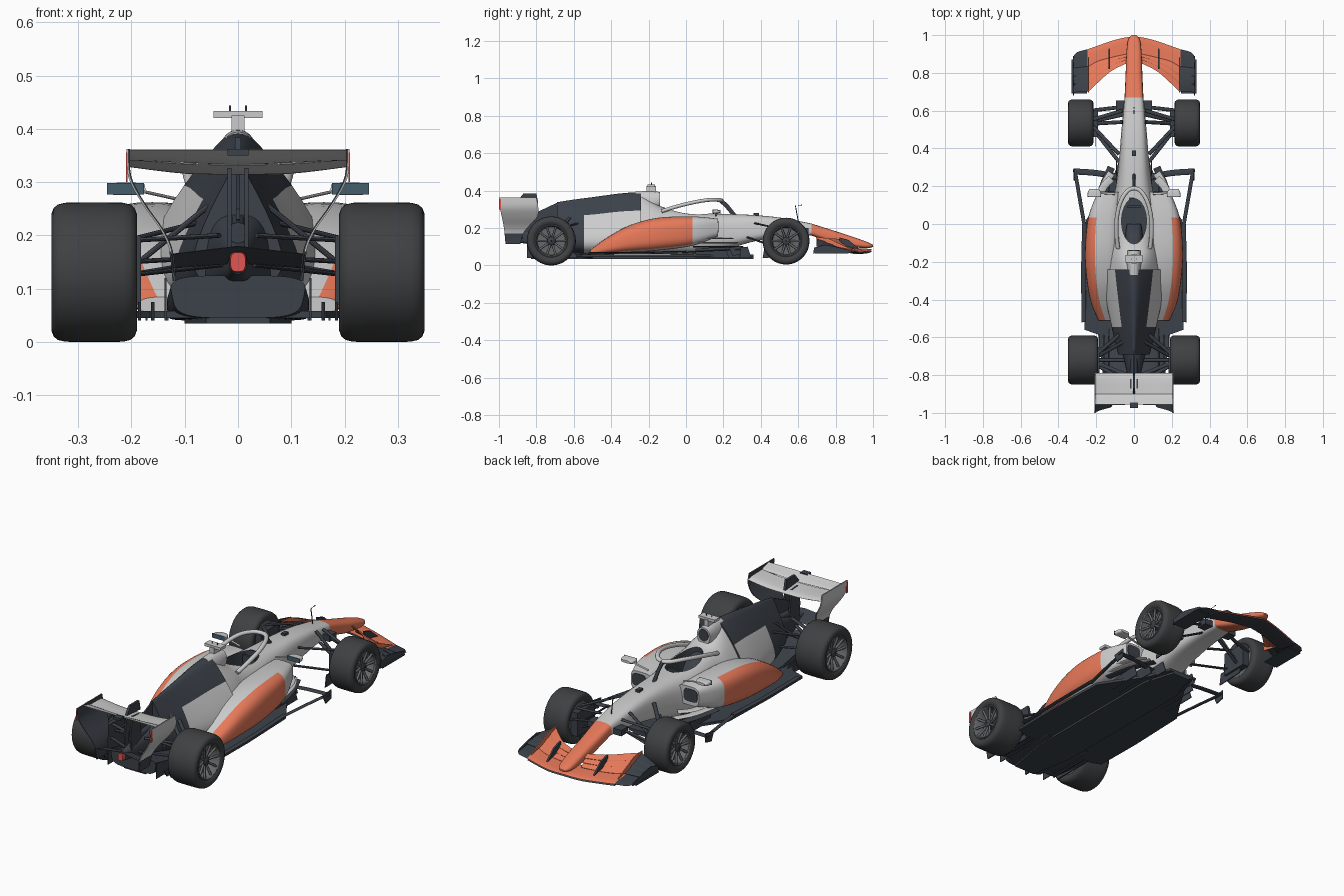
import bpy, bmesh, math
from mathutils import Vector

def material(name, r, g, b):
    m = bpy.data.materials.new(name)
    m.diffuse_color = (r, g, b, 1)
    return m

BODY = material("body", 0.56, 0.56, 0.55)
ORANGE = material("orange", 0.80, 0.19, 0.10)
DARK = material("dark", 0.045, 0.054, 0.068)
TYRE = material("tyre", 0.05, 0.052, 0.055)
RIM = material("rim", 0.13, 0.135, 0.14)
BLUE = material("glass", 0.06, 0.11, 0.15)
RED = material("red", 0.75, 0.09, 0.08)

def finish(name, bm, mat, mirror=False, extra=None):
    bmesh.ops.recalc_face_normals(bm, faces=bm.faces)
    me = bpy.data.meshes.new(name)
    bm.to_mesh(me)
    bm.free()
    me.materials.append(mat)
    if extra:
        me.materials.append(extra)
    me.polygons.foreach_set("use_smooth", [True] * len(me.polygons))
    me.set_sharp_from_angle(angle=math.radians(35))
    ob = bpy.data.objects.new(name, me)
    bpy.context.collection.objects.link(ob)
    if mirror:
        ob.modifiers.new("mirror", "MIRROR").use_mirror_merge = False
    return ob

def skin(name, rings, mat, mirror=False, caps=True, extra=None, pick=None, closed=False):
    """Join rings of points into a surface."""
    bm = bmesh.new()
    vs = [[bm.verts.new(p) for p in r] for r in rings]
    n = len(vs[0])
    pairs = list(zip(vs, vs[1:])) + ([(vs[-1], vs[0])] if closed else [])
    for a, b in pairs:
        for i in range(n):
            f = bm.faces.new((a[i], a[(i + 1) % n], b[(i + 1) % n], b[i]))
            if pick and pick((i + 0.5) / n, f.calc_center_median()):
                f.material_index = 1
    if caps and not closed:
        bm.faces.new(vs[0])
        bm.faces.new(vs[-1])
    return finish(name, bm, mat, mirror, extra)

def smooth_path(ps, sub):
    """Catmull-Rom through tuples of numbers."""
    ps = [Vector(p) for p in ps]
    out = []
    for i in range(len(ps) - 1):
        p0, p1, p2, p3 = ps[max(i - 1, 0)], ps[i], ps[i + 1], ps[min(i + 2, len(ps) - 1)]
        for k in range(sub):
            t = k / sub
            out.append(0.5 * (2 * p1 + (p2 - p0) * t + (2 * p0 - 5 * p1 + 4 * p2 - p3) * t * t
                              + (3 * p1 - p0 - 3 * p2 + p3) * t ** 3))
    return out + [ps[-1]]

def loft(name, secs, mat, mirror=False, seg=40, sub=5, extra=None, pick=None):
    """Sections: y, centre x, half width, z low, z high, squareness, top taper."""
    rings = []
    for y, cx, w, z0, z1, n, t in smooth_path(secs, sub):
        ring = []
        for i in range(seg):
            a = 2 * math.pi * i / seg
            c, s = [math.copysign(abs(v) ** (2 / n), v) for v in (math.cos(a), math.sin(a))]
            k = 1 + (t - 1) * (s + 1) / 2
            ring.append((cx + w * c * k, y, (z0 + z1) / 2 + (z1 - z0) / 2 * s))
        rings.append(ring)
    return skin(name, rings, mat, mirror, True, extra, pick)

def prism(name, pts, axis, lo, hi, mat, mirror=False):
    rings = [[{"x": (v, p, q), "y": (p, v, q), "z": (p, q, v)}[axis] for p, q in pts] for v in (lo, hi)]
    return skin(name, rings, mat, mirror)

def box(name, x, y, z, mat, mirror=False):
    return prism(name, [(x[0], y[0]), (x[1], y[0]), (x[1], y[1]), (x[0], y[1])], "z", z[0], z[1], mat, mirror)

def tube(name, pts, r, mat, mirror=False, flat=1.0, sub=1):
    """Round or flattened bar; r is its width, r * flat its height."""
    ps = smooth_path(pts, sub)
    rings = []
    for i, p in enumerate(ps):
        d = (ps[min(i + 1, len(ps) - 1)] - ps[max(i - 1, 0)]).normalized()
        u = d.cross(Vector((0, 1, 0) if abs(d.z) > 0.9 else (0, 0, 1))).normalized()
        v = u.cross(d)
        rings.append([p + u * r * math.cos(k * math.pi / 6) + v * r * flat * math.sin(k * math.pi / 6) for k in range(12)])
    return skin(name, rings, mat, mirror)

FOIL = [(0, 0), (0.06, 0.6), (0.25, 1), (0.6, 0.7), (1, 0.1), (1, -0.1), (0.6, -0.3), (0.25, -0.6), (0.06, -0.5)]

def wing(name, st, th, mat, mirror=False, dz=0):
    """Stations: x, leading y z, trailing y z. Starting at x = 0 spans both sides."""
    st = smooth_path(st, 4)
    if st[0][0] == 0:
        st = [Vector((-s[0], *s[1:])) for s in st[:0:-1]] + st
    rings = [[(x, a + (c - a) * u, b + (d - b) * (u * 0.4 + 0.6 * u * u) + th * v + dz) for u, v in FOIL] for x, a, b, c, d in st]
    return skin(name, rings, mat, mirror)

def lathe(name, prof, cx, cy, cz, mat):
    rings = [[(cx + x, cy + r * math.cos(a), cz + r * math.sin(a)) for x, r in prof]
             for a in [2 * math.pi * k / 56 for k in range(56)]]
    return skin(name, rings, mat, True, closed=True)

# Wheels: tyre, dished rim, spokes, hub
for label, cx, cy, cz, R, h in (("front", 0.282, 0.535, 0.13, 0.125, 0.067), ("rear", 0.27, -0.72, 0.131, 0.131, 0.08)):
    half = [(0.86, 0.66), (0.97, 0.74), (1, 0.84), (0.95, 0.92), (0.85, 0.97), (0.68, 0.995), (0.3, 1)]
    lathe(label + "_tyre", [(x * h, r * R) for x, r in half] + [(-x * h, r * R) for x, r in half[::-1]], cx, cy, cz, TYRE)
    lathe(label + "_rim", [(0.9 * h, 0.67 * R), (0.93 * h, 0.64 * R), (0.85 * h, 0.60 * R), (0.3 * h, 0.57 * R),
                           (0.28 * h, 0.003), (-0.85 * h, 0.003), (-0.85 * h, 0.67 * R)], cx, cy, cz, RIM)
    lathe(label + "_hub", [(0.25 * h, 0.003), (0.25 * h, 0.18 * R), (0.72 * h, 0.16 * R), (0.8 * h, 0.08 * R), (0.8 * h, 0.003)], cx, cy, cz, DARK)
    for k in range(10):
        a = 2 * math.pi * k / 10
        c, s = math.cos(a), math.sin(a)
        tube(f"{label}_spoke_{k}", [(cx + 0.62 * h, cy + 0.13 * R * c, cz + 0.13 * R * s),
                                    (cx + 0.8 * h, cy + 0.62 * R * c, cz + 0.62 * R * s)], 0.006, RIM, True)

# Monocoque with dark cockpit opening, nose
tub = loft("monocoque", [(-0.245, 0, 0.22, 0.06, 0.385, 2.6, 0.22), (-0.17, 0, 0.19, 0.06, 0.335, 2.8, 0.45), (-0.1, 0, 0.16, 0.06, 0.305, 3, 0.6),
                         (0.05, 0, 0.14, 0.06, 0.282, 3, 0.75), (0.2, 0, 0.105, 0.08, 0.276, 3, 0.8), (0.35, 0, 0.085, 0.125, 0.27, 3.5, 0.8),
                         (0.5, 0, 0.07, 0.15, 0.256, 3.5, 0.85), (0.67, 0, 0.052, 0.16, 0.224, 3.5, 0.9)], BODY, extra=DARK)
oval = [(0.066 * math.cos(k * math.pi / 20), 0.015 + 0.12 * math.sin(k * math.pi / 20)) for k in range(40)]
cutter = prism("cockpit_cutter", oval, "z", 0.17, 0.45, DARK)
mod = tub.modifiers.new("cockpit", "BOOLEAN")
mod.operation, mod.object, mod.solver = "DIFFERENCE", cutter, "EXACT"
bpy.context.view_layer.objects.active = tub
bpy.ops.object.modifier_apply(modifier="cockpit")
bpy.data.objects.remove(cutter)
for f in tub.data.polygons:
    c = f.center
    if (c.x / 0.0665) ** 2 + ((c.y - 0.015) / 0.121) ** 2 < 1 and c.z > 0.12:
        f.material_index = 1
tub.data.set_sharp_from_angle(angle=math.radians(35))
loft("nose", [(0.67, 0, 0.052, 0.16, 0.224, 3.5, 0.9), (0.8, 0, 0.046, 0.115, 0.183, 3, 0.9), (0.9, 0, 0.042, 0.098, 0.15, 3, 0.9),
              (0.97, 0, 0.034, 0.092, 0.125, 2.5, 0.9), (1.0, 0, 0.012, 0.1, 0.11, 2, 1)], ORANGE)
loft("seat", [(-0.11, 0, 0.055, 0.16, 0.285, 3, 0.8), (-0.05, 0, 0.05, 0.16, 0.265, 3, 0.8), (0.0, 0, 0.04, 0.16, 0.2, 3, 0.8)], DARK)
box("steering_wheel", (-0.035, 0.035), (0.085, 0.097), (0.225, 0.268), DARK)

# Sidepods with orange flanks, inlets
loft("sidepod", [(0.17, 0.133, 0.058, 0.155, 0.25, 4, 1), (0.035, 0.158, 0.084, 0.105, 0.262, 3.2, 1), (-0.15, 0.166, 0.095, 0.08, 0.255, 3, 0.96),
                 (-0.3, 0.16, 0.093, 0.07, 0.215, 3, 0.92), (-0.42, 0.145, 0.085, 0.06, 0.15, 3, 0.9), (-0.51, 0.125, 0.065, 0.055, 0.085, 3, 0.9)],
     BODY, True, extra=ORANGE, pick=lambda u, c: (u < 0.2 or u > 0.85) and c.y < 0.035)
loft("sidepod_inlet", [(0.165, 0.145, 0.038, 0.175, 0.238, 4, 1), (0.173, 0.145, 0.038, 0.175, 0.238, 4, 1)], DARK, True, sub=1)

# Engine cover with light lower flanks, airbox, gearbox and tail
loft("engine_cover", [(-0.24, 0, 0.24, 0.06, 0.393, 2.6, 0.2), (-0.35, 0, 0.215, 0.06, 0.385, 2.6, 0.19), (-0.5, 0, 0.175, 0.06, 0.365, 2.5, 0.17),
                      (-0.6, 0, 0.145, 0.07, 0.352, 2.5, 0.15), (-0.69, 0, 0.115, 0.1, 0.338, 2.5, 0.12)], DARK,
     extra=BODY, pick=lambda u, c: (u < 0.05 or u > 0.45) and c.y > -0.54)
loft("airbox", [(-0.27, 0, 0.04, 0.26, 0.394, 2.4, 0.85), (-0.2, 0, 0.042, 0.27, 0.398, 2.3, 0.9), (-0.14, 0, 0.036, 0.31, 0.393, 2.2, 1)], BODY)
loft("airbox_inlet", [(-0.145, 0, 0.028, 0.325, 0.385, 2, 1), (-0.138, 0, 0.028, 0.325, 0.385, 2, 1)], DARK, sub=1)
loft("gearbox", [(-0.62, 0, 0.09, 0.07, 0.26, 3, 0.7), (-0.75, 0, 0.05, 0.1, 0.22, 3, 0.8), (-0.88, 0, 0.022, 0.12, 0.18, 3, 0.9), (-0.93, 0, 0.016, 0.128, 0.172, 3, 1)], DARK)
loft("rear_light", [(-0.93, 0, 0.016, 0.13, 0.17, 3, 1), (-0.945, 0, 0.014, 0.132, 0.168, 3, 1)], RED, sub=1)
tube("exhaust", [(0, -0.68, 0.22), (0, -0.86, 0.205)], 0.02, DARK)
prism("cover_fin", [(-0.6, 0.34), (-0.69, 0.335), (-0.87, 0.25), (-0.87, 0.23), (-0.65, 0.22)], "x", -0.004, 0.004, DARK)

# Roof camera and aerials
box("camera_stalk", (-0.012, 0.012), (-0.21, -0.16), (0.385, 0.425), BODY)
box("camera_bar", (-0.046, 0.046), (-0.205, -0.165), (0.42, 0.434), BODY)
tube("camera_aerial", [(0.015, -0.185, 0.43), (0.015, -0.185, 0.444)], 0.002, DARK, True)
tube("nose_aerial", [(0, 0.6, 0.235), (0, 0.585, 0.32), (0, 0.62, 0.323)], 0.0025, DARK)
box("nose_sensor", (-0.01, 0.01), (0.36, 0.39), (0.26, 0.28), DARK)

# Halo
tube("halo_ring", [(0.085, -0.13, 0.29), (0.093, -0.05, 0.315), (0.09, 0.04, 0.337), (0.07, 0.12, 0.35), (0.035, 0.175, 0.35),
                   (0, 0.19, 0.348)], 0.011, BODY, True, 0.9, 5)
tube("halo_pillar", [(0, 0.185, 0.347), (0, 0.22, 0.315), (0, 0.26, 0.265)], 0.008, DARK, False, 1.4, 4)

# Mirrors
loft("mirror_shell", [(0.145, 0.21, 0.036, 0.276, 0.299, 5, 1), (0.17, 0.21, 0.034, 0.278, 0.298, 4, 1), (0.185, 0.21, 0.024, 0.282, 0.295, 3, 1)], BODY, True)
box("mirror_glass", (0.176, 0.246), (0.142, 0.147), (0.277, 0.298), BLUE, True)
tube("mirror_stay", [(0.1, 0.16, 0.265), (0.18, 0.165, 0.283)], 0.006, BODY, True, 0.5)

# Floor, plank, diffuser
half = [(0.07, 0.36), (0.11, 0.25), (0.19, 0.12), (0.255, 0.02), (0.265, -0.3), (0.262, -0.56), (0.19, -0.585), (0.165, -0.8)]
prism("floor", half + [(-x, y) for x, y in half[::-1]], "z", 0.045, 0.058, DARK)
prism("plank", [(0.05, 0.36), (0.1, 0.2), (0.1, -0.6), (0.06, -0.83), (-0.06, -0.83), (-0.1, -0.6), (-0.1, 0.2), (-0.05, 0.36)], "z", 0.035, 0.046, DARK)
loft("diffuser", [(-0.5, 0, 0.13, 0.04, 0.06, 5, 1), (-0.7, 0, 0.13, 0.042, 0.09, 4, 1.05), (-0.84, 0, 0.115, 0.045, 0.125, 4, 1.15)], DARK)
prism("diffuser_side", [(-0.55, 0.042), (-0.85, 0.04), (-0.85, 0.12), (-0.6, 0.07)], "x", 0.134, 0.138, DARK, True)
for i, x in enumerate((0.16, 0.185)):
    prism(f"floor_fin_{i}", [(-0.57, 0.04), (-0.8, 0.04), (-0.82, 0.075), (-0.6, 0.07)], "x", x - 0.003, x + 0.003, DARK, True)
tube("floor_edge_wing", [(0.262, 0.0, 0.075), (0.268, -0.25, 0.07), (0.265, -0.52, 0.068)], 0.012, DARK, True, 0.3, 4)

# Bargeboards and outrigger frame
tube("outrigger_front", [(0.09, 0.25, 0.085), (0.2, 0.27, 0.085), (0.315, 0.278, 0.085)], 0.016, DARK, True, 0.25, 3)
tube("outrigger_side", [(0.314, 0.29, 0.085), (0.29, 0.15, 0.08), (0.26, -0.02, 0.07)], 0.01, DARK, True, 0.4, 4)
prism("outrigger_tip", [(0.295, 0.06), (0.25, 0.05), (0.23, 0.095), (0.295, 0.105)], "x", 0.314, 0.319, DARK, True)
for i in range(3):
    tube(f"bargeboard_slat_{i}", [(0.12, 0.3 - 0.03 * i, 0.1 + 0.022 * i), (0.17, 0.18, 0.1 + 0.022 * i), (0.2, 0.04, 0.1 + 0.022 * i)], 0.02, BODY if i else DARK, True, 0.2, 4)
for i in range(3):
    x = 0.09 + 0.04 * i
    prism(f"floor_fence_{i}", [(0.35 - 0.06 * i, 0.04), (0.05, 0.04), (0.05, 0.09), (0.33 - 0.06 * i, 0.1)], "x", x, x + 0.004, DARK, True)

# Front wing: swept main plane, three flaps, outer dark ends
main = [(0, 0.995, 0.083, 0.88, 0.09), (0.1, 0.975, 0.074, 0.86, 0.09), (0.245, 0.925, 0.07, 0.81, 0.088)]
wing("front_wing_main", main, 0.006, ORANGE)
wing("front_wing_underside", main, 0.004, DARK, dz=-0.008)
wing("front_wing_end", [main[2], (0.3, 0.91, 0.07, 0.72, 0.085), (0.322, 0.885, 0.072, 0.7, 0.085)], 0.006, DARK, True)
for k in range(3):
    inner, outer = 0.9 - 0.014 * k, 0.835 - 0.043 * k
    z = 0.088 + 0.018 * k
    root = [(0.04, inner, z + 0.004, inner - 0.022, z + 0.018), (0.12, inner - 0.018 - 0.008 * k, z, inner - 0.042 - 0.01 * k, z + 0.018),
            (0.19, (inner + outer) / 2 - 0.005 - 0.006 * k, z, (inner + outer) / 2 - 0.045 - 0.008 * k, z + 0.02)]
    tip = (0.24, outer, z, outer - 0.048, z + 0.02)
    wing(f"front_flap_{k}", root + [tip], 0.005, ORANGE, True)
    drop = 0.015 * k
    wing(f"front_flap_outer_{k}", [tip, (0.318, outer - 0.01, z - drop, outer - 0.052, z + 0.008 - drop)], 0.005, DARK, True)
prism("front_endplate", [(0.89, 0.068), (0.68, 0.065), (0.685, 0.095), (0.74, 0.11), (0.8, 0.1), (0.88, 0.08)], "x", 0.318, 0.323, DARK, True)
box("front_footplate", (0.25, 0.33), (0.69, 0.87), (0.064, 0.069), DARK, True)
prism("flap_divider", [(0.9, 0.08), (0.7, 0.12), (0.695, 0.152), (0.76, 0.145)], "x", 0.238, 0.243, ORANGE, True)
prism("flap_bracket", [(0.93, 0.085), (0.82, 0.11), (0.82, 0.15), (0.87, 0.135)], "x", 0.127, 0.136, DARK, True)

# Rear wing: main plane, flap, two-tone curled endplates, beam wing, pylon
wing("rear_wing_main", [(0, -0.79, 0.318, -0.9, 0.333), (0.1, -0.79, 0.32, -0.9, 0.335), (0.208, -0.79, 0.333, -0.9, 0.344)], 0.009, BODY)
wing("rear_wing_flap", [(0, -0.9, 0.335, -0.955, 0.361), (0.208, -0.9, 0.343, -0.955, 0.361)], 0.006, BODY)
plate = smooth_path([(0.362, 0.209, -1.0, -0.8), (0.31, 0.206, -0.995, -0.79), (0.26, 0.18, -0.985, -0.795), (0.21, 0.145, -0.975, -0.84),
                     (0.17, 0.128, -0.97, -0.87), (0.115, 0.122, -0.965, -0.885)], 4)
for name, dx, mat, part in (("outer", 0, BODY, plate[:17]), ("inner", -0.003, DARK, plate), ("lower", 0.001, DARK, plate[16:])):
    skin("rear_endplate_" + name, [[(x + dx, a, z), (x + dx, b, z), (x + dx - 0.003, b, z), (x + dx - 0.003, a, z)] for z, x, a, b in part], mat, True)
box("endplate_light", (0.207, 0.2105), (-1.0, -0.988), (0.3, 0.356), RED, True)
wing("beam_wing", [(0, -0.87, 0.15, -0.955, 0.18), (0.126, -0.88, 0.14, -0.96, 0.165)], 0.006, DARK)
prism("wing_pylon", [(-0.8, 0.19), (-0.88, 0.16), (-0.89, 0.24), (-0.87, 0.335), (-0.82, 0.33)], "x", 0.012, 0.02, DARK, True)
prism("flap_actuator", [(-0.79, 0.335), (-0.8, 0.384), (-0.87, 0.384), (-0.9, 0.345)], "x", -0.006, 0.006, DARK)
box("wing_rear_tab", (-0.02, 0.02), (-0.975, -0.945), (0.35, 0.362), DARK)

# Suspension arms, drive shafts, brake ducts
arms = {"front": [((0.06, 0.6, 0.225), (0.23, 0.55, 0.19)), ((0.08, 0.37, 0.225), (0.23, 0.53, 0.19)), ((0.055, 0.58, 0.165), (0.23, 0.54, 0.085)),
                  ((0.08, 0.33, 0.15), (0.23, 0.52, 0.085)), ((0.06, 0.54, 0.24), (0.23, 0.53, 0.1)), ((0.06, 0.62, 0.19), (0.23, 0.6, 0.15))],
        "rear": [((0.05, -0.56, 0.23), (0.21, -0.7, 0.19)), ((0.035, -0.8, 0.2), (0.21, -0.73, 0.19)), ((0.06, -0.58, 0.15), (0.21, -0.7, 0.125)),
                 ((0.03, -0.84, 0.145), (0.21, -0.74, 0.125)), ((0.05, -0.62, 0.26), (0.21, -0.71, 0.13)), ((0.03, -0.72, 0.16), (0.21, -0.72, 0.15))]}
for label, list_ in arms.items():
    for i, (a, b) in enumerate(list_):
        tube(f"{label}_arm_{i}", [a, b], 0.01, DARK, True, 0.45)
box("front_brake_duct", (0.19, 0.225), (0.46, 0.6), (0.07, 0.19), DARK, True)
prism("front_duct_fin", [(0.41, 0.04), (0.56, 0.045), (0.58, 0.1), (0.42, 0.1)], "x", 0.2, 0.205, DARK, True)
box("front_rocker_cover", (0.045, 0.095), (0.6, 0.655), (0.17, 0.2), DARK, True)
box("rear_brake_duct", (0.182, 0.2), (-0.79, -0.65), (0.07, 0.2), DARK, True)
